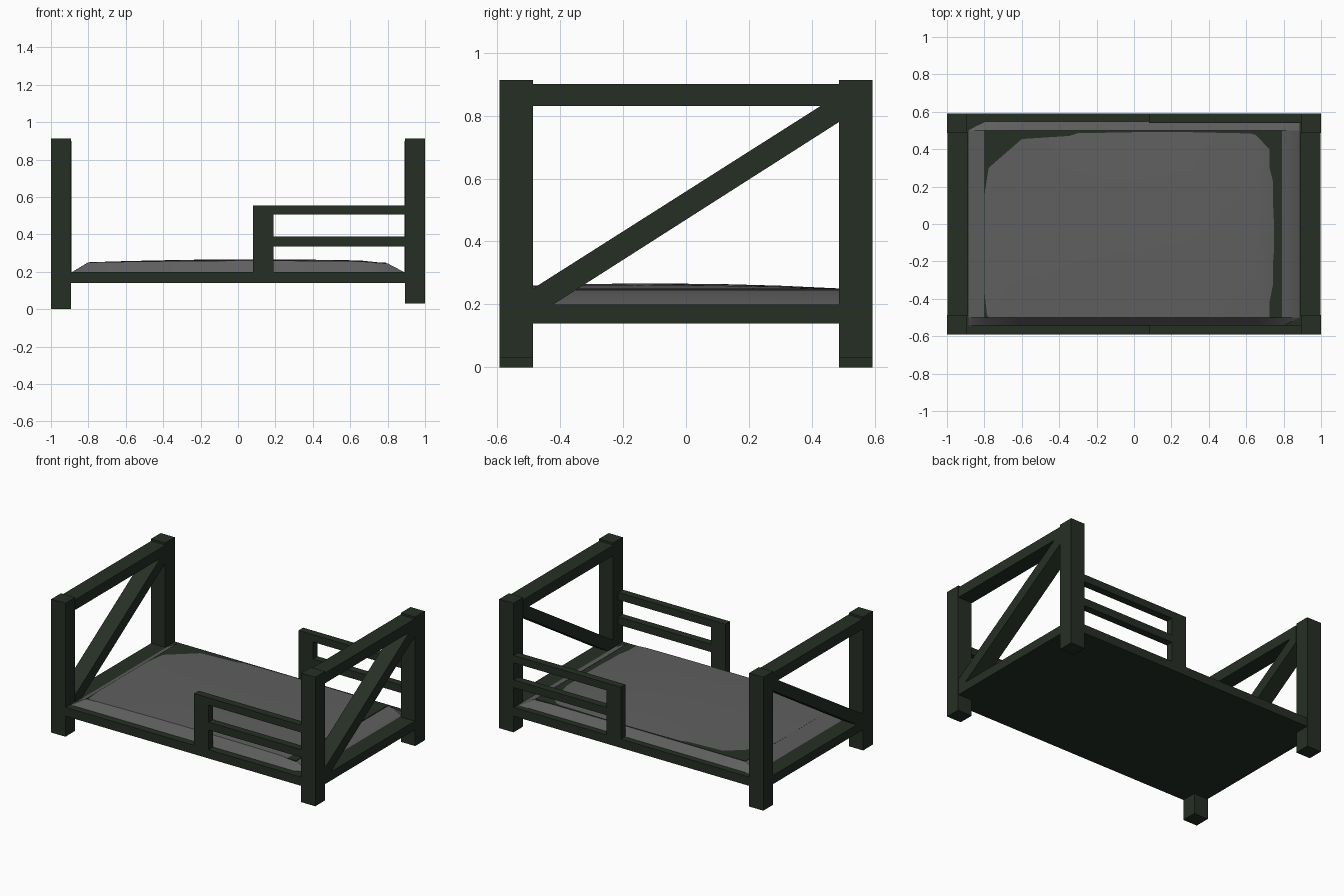
import bpy, bmesh, math

if "Cube" in bpy.data.objects:
    bpy.data.objects.remove(bpy.data.objects["Cube"])


def material(name, rgb):
    m = bpy.data.materials.new(name)
    m.diffuse_color = (*rgb, 1)
    m.use_nodes = True
    m.node_tree.nodes["Principled BSDF"].inputs["Base Color"].default_value = m.diffuse_color
    return m


GREEN = material("dark green wood", (0.019, 0.028, 0.018))
GREY = material("grey fabric", (0.115, 0.115, 0.115))


def add_object(name, bm, mat):
    bmesh.ops.recalc_face_normals(bm, faces=bm.faces)
    me = bpy.data.meshes.new(name)
    bm.to_mesh(me)
    bm.free()
    me.materials.append(mat)
    ob = bpy.data.objects.new(name, me)
    bpy.context.collection.objects.link(ob)
    return ob


def box(name, x, y, z, mat=GREEN):
    bm = bmesh.new()
    bmesh.ops.create_cube(bm, size=1)
    for v in bm.verts:
        v.co = [r[0] if c < 0 else r[1] for r, c in zip((x, y, z), v.co)]
    return add_object(name, bm, mat)


def brace(name, x, outline):
    # extrude a (y, z) outline along x
    bm = bmesh.new()
    f = bm.faces.new([bm.verts.new((x[0], y, z)) for y, z in outline])
    r = bmesh.ops.extrude_face_region(bm, geom=[f])
    for v in r["geom"]:
        if isinstance(v, bmesh.types.BMVert):
            v.co.x = x[1]
    return add_object(name, bm, GREEN)


def span(sign, a, b):
    return tuple(sorted((sign * a, sign * b)))


Y_OUT, Y_IN = 0.592, 0.487

# headboard and footboard frames
for sx, end, foot in ((-1, "left", 0.0), (1, "right", 0.03)):
    xs = span(sx, 0.892, 1.0)
    for sy, side in ((-1, "front"), (1, "back")):
        box(f"{side}_{end}_post", xs, span(sy, Y_IN, Y_OUT), (foot, 0.913))
    xr = span(sx, 0.889, 0.998)
    box(f"{end}_top_rail", xr, (-Y_IN, Y_IN), (0.83, 0.90))
    brace(f"{end}_diagonal_brace", xr,
          [(-0.49, 0.198), (-0.425, 0.198), (0.49, 0.782), (0.49, 0.865),
           (0.43, 0.832), (-0.49, 0.248)])

# bed base
box("bed_base", (-0.998, 0.998), (-0.59, 0.59), (0.14, 0.20))

# guard rails on the long sides
for sy, side in ((-1, "front"), (1, "back")):
    ys = span(sy, 0.54, 0.59)
    box(f"{side}_guard_post", (0.08, 0.19), ys, (0.19, 0.555))
    for i, z in enumerate(((0.335, 0.388), (0.505, 0.555))):
        box(f"{side}_guard_rail_{i + 1}", (0.185, 0.90), ys, z)

# inner slab whose edge just shows through the cover
box("inner_slab", (-0.801, 0.79), (-0.501, 0.501), (0.19, 0.2505))

# soft cover: low dome with sloped borders
XS = (-0.885, -0.8, -0.6, -0.3, 0, 0.3, 0.65, 0.8, 0.885)
YS = (-0.542, -0.5, -0.33, -0.15, 0.1, 0.3, 0.5, 0.547)
bm = bmesh.new()
rows = []
for i, x in enumerate(XS):
    row = []
    for j, y in enumerate(YS):
        if i in (0, len(XS) - 1) or j in (0, len(YS) - 1):
            z = 0.2
        else:
            dome = (1 - ((x - 0.1) / 0.95) ** 2) * (1 - ((y + 0.1) / 0.62) ** 2)
            z = 0.249 + 0.018 * max(dome, 0)
            if x == 0.8:
                z = 0.245
        row.append(bm.verts.new((x, y, z)))
    rows.append(row)
for a, b in zip(rows, rows[1:]):
    for j in range(len(YS) - 1):
        bm.faces.new((a[j], b[j], b[j + 1], a[j + 1]))
rim = [e for e in bm.edges if e.is_boundary]
bmesh.ops.contextual_create(bm, geom=rim)
cover = add_object("mattress_cover", bm, GREY)
bpy.context.view_layer.objects.active = cover
cover.select_set(True)
bpy.ops.object.shade_smooth_by_angle(angle=math.radians(25))
